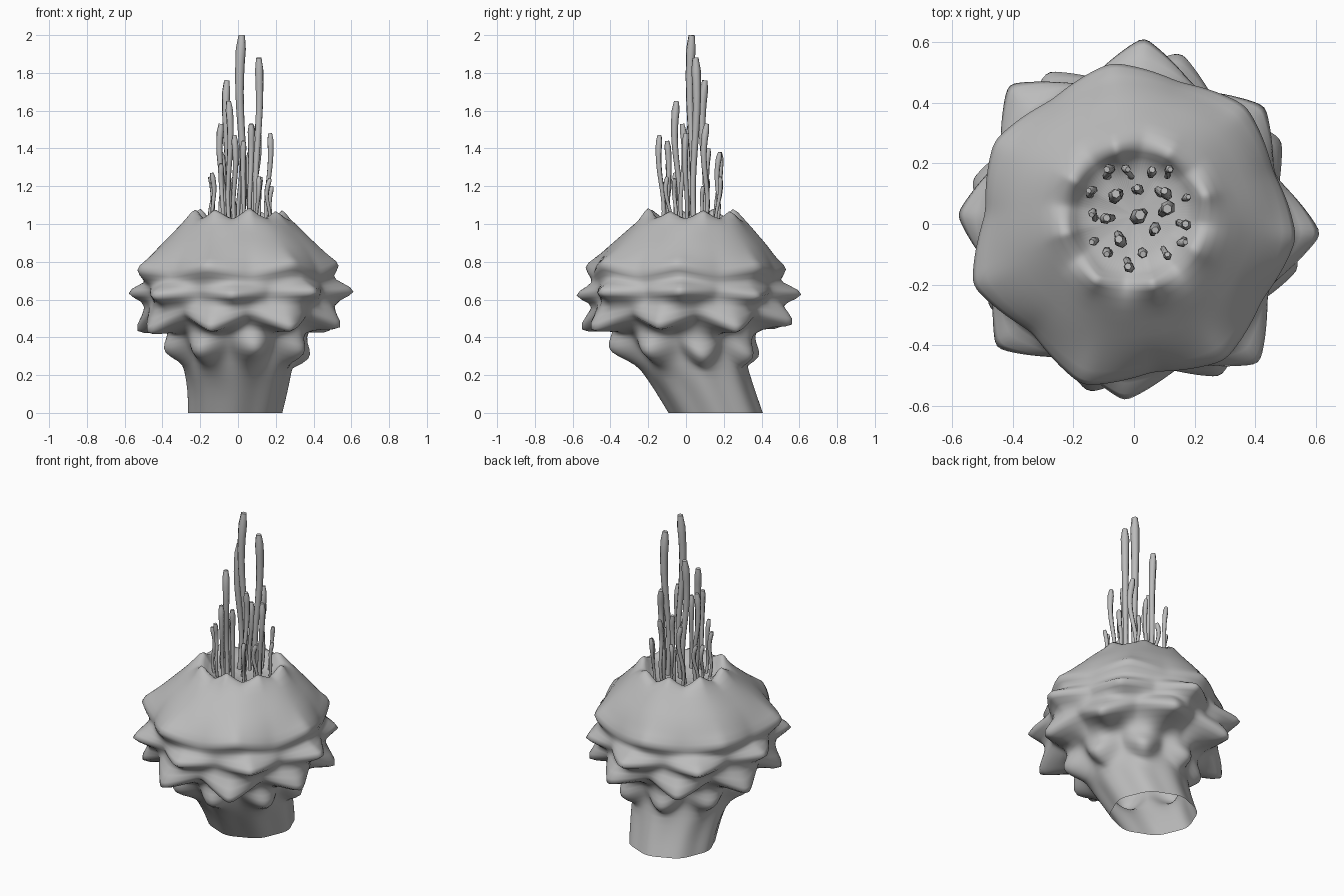
import bpy, bmesh, math, random
from mathutils import Vector

if "Cube" in bpy.data.objects:
    bpy.data.objects.remove(bpy.data.objects["Cube"])

random.seed(11)
SEGMENTS = 112

# One plain grey for everything
grey = bpy.data.materials.new("plain_grey")
grey.use_nodes = True
colour = (0.5, 0.5, 0.5, 1)
grey.diffuse_color = colour
grey.node_tree.nodes["Principled BSDF"].inputs["Base Color"].default_value = colour


def petal_wave(angle, petals, phase, rounded):
    """Nearest petal and how close the angle is to its tip (0 to 1)."""
    turn = (angle - phase) / 360 * petals
    petal = round(turn)
    w = 1 - 2 * abs(turn - petal)
    return petal % petals, w * w * (3 - 2 * w) if rounded else w ** 1.25


def ring(bm, cx, cy, valley_r, tip_r, valley_z, tip_z, petals, phase, rounded, jitter):
    verts = []
    for i in range(SEGMENTS):
        angle = 360 * i / SEGMENTS
        petal, w = petal_wave(angle, petals, phase, rounded)
        dr, dz = jitter[petal]
        r = valley_r + (tip_r - valley_r + dr) * w
        z = valley_z + (tip_z - valley_z + dz) * w
        a = math.radians(angle)
        verts.append(bm.verts.new((cx + r * math.cos(a), cy + r * math.sin(a), z)))
    return verts


def bridge(bm, low, high):
    for i in range(SEGMENTS):
        j = (i + 1) % SEGMENTS
        bm.faces.new((low[i], low[j], high[j], high[i]))


# Rings: y centre, valley radius, tip radius, valley z, tip z
STEM = [
    (.157, .24, .25, 0, 0),
    (.10, .25, .265, .12, .12),
    (.045, .275, .285, .23, .23),
]
KNOBS = [
    (.02, .29, .32, .30, .26),
    (.01, .32, .41, .35, .30),
    (0, .335, .405, .39, .355),
    (0, .355, .375, .43, .41),
]
LOW_PETALS = [
    (0, .39, .47, .475, .435),
    (0, .475, .60, .515, .42),
    (0, .475, .54, .55, .52),
]
MID_PETALS = [
    (0, .465, .51, .59, .585),
    (0, .50, .645, .635, .625),
    (0, .49, .53, .67, .68),
]
TOP_PETALS = [
    (0, .48, .51, .70, .715),
    (0, .50, .58, .735, .78),
    (0, .475, .51, .79, .82),
]
DOME = [
    (.01, .42, .43, .88, .88),
    (.02, .345, .355, .95, .95),
    (.03, .28, .28, 1.02, 1.03),
]
MOUTH = [
    (.03, .22, .235, 1.035, 1.11),
    (.03, .195, .20, 1.0, 1.02),
    (.03, .15, .15, .97, .97),
]
# Layers: rings, petal count, phase, rounded, roughness
LAYERS = [
    (STEM, 8, 0, True, 0),
    (KNOBS, 8, -77, True, .02),
    (LOW_PETALS, 8, -15, False, .025),
    (MID_PETALS, 8, -3, False, .02),
    (TOP_PETALS, 7, 98, False, .025),
    (DOME, 7, 98, True, 0),
    (MOUTH, 8, 15, False, .015),
]

# Body: stem, petal layers, dome and mouth as one lofted skin
bm = bmesh.new()
previous = None
for rings, petals, phase, rounded, rough in LAYERS:
    jitter = [(random.uniform(-rough, rough), random.uniform(-rough, rough))
              for _ in range(petals)]
    for cy, *shape in rings:
        current = ring(bm, 0 if cy < .15 else -.015, cy, *shape,
                       petals, phase, rounded, jitter)
        if previous:
            bridge(bm, previous, current)
        previous = current
bm.faces.new(previous)
bmesh.ops.recalc_face_normals(bm, faces=bm.faces)
mesh = bpy.data.meshes.new("petal_body")
bm.to_mesh(mesh)
bm.free()
mesh.materials.append(grey)
body = bpy.data.objects.new("petal_body", mesh)
bpy.context.collection.objects.link(body)
body.modifiers.new("soft_folds", "SUBSURF").levels = 1
body.modifiers["soft_folds"].render_levels = 1
for polygon in mesh.polygons:
    polygon.use_smooth = True

# Stalks: x, y and height of each tip
STALKS = [
    (.02, .03, 2), (.11, .05, 1.88), (-.06, .10, 1.76), (-.05, -.05, 1.65),
    (-.09, .02, 1.53), (.07, -.02, 1.53), (.10, .11, 1.53), (.17, 0, 1.48),
    (-.02, -.14, 1.47), (.03, -.10, 1.44), (.01, .12, 1.4), (-.09, .18, 1.38),
    (.06, .18, 1.38), (.12, .18, 1.25), (-.02, .18, 1.25), (-.15, .11, 1.25),
    (-.14, .03, 1.22), (-.14, -.06, 1.27), (-.09, -.10, 1.32), (.11, -.10, 1.25),
    (.17, -.06, 1.24), (.18, .09, 1.2),
]
curve = bpy.data.curves.new("stalks", "CURVE")
curve.dimensions = "3D"
curve.bevel_depth = 1
curve.bevel_resolution = 1
curve.use_fill_caps = True
curve.materials.append(grey)
STEPS = 14
for x, y, top in STALKS:
    length = top - .96
    thick = .010 + .018 * length
    bend = Vector((random.uniform(-1, 1), random.uniform(-1, 1), 0)) * .014
    spline = curve.splines.new("POLY")
    spline.points.add(STEPS)
    for i, point in enumerate(spline.points):
        t = i / STEPS
        inward = .88 + .12 * t
        pos = Vector((x * inward, y * inward, .96 + length * t))
        pos += bend * math.sin(math.tau * t)
        # club shape: slim shaft, thicker head, rounded end
        point.radius = thick * (.55 + .45 * t * t) * (.6 if i == STEPS else 1)
        point.co = (*pos, 1)
    spline.use_smooth = True
stalks = bpy.data.objects.new("stalks", curve)
bpy.context.collection.objects.link(stalks)
